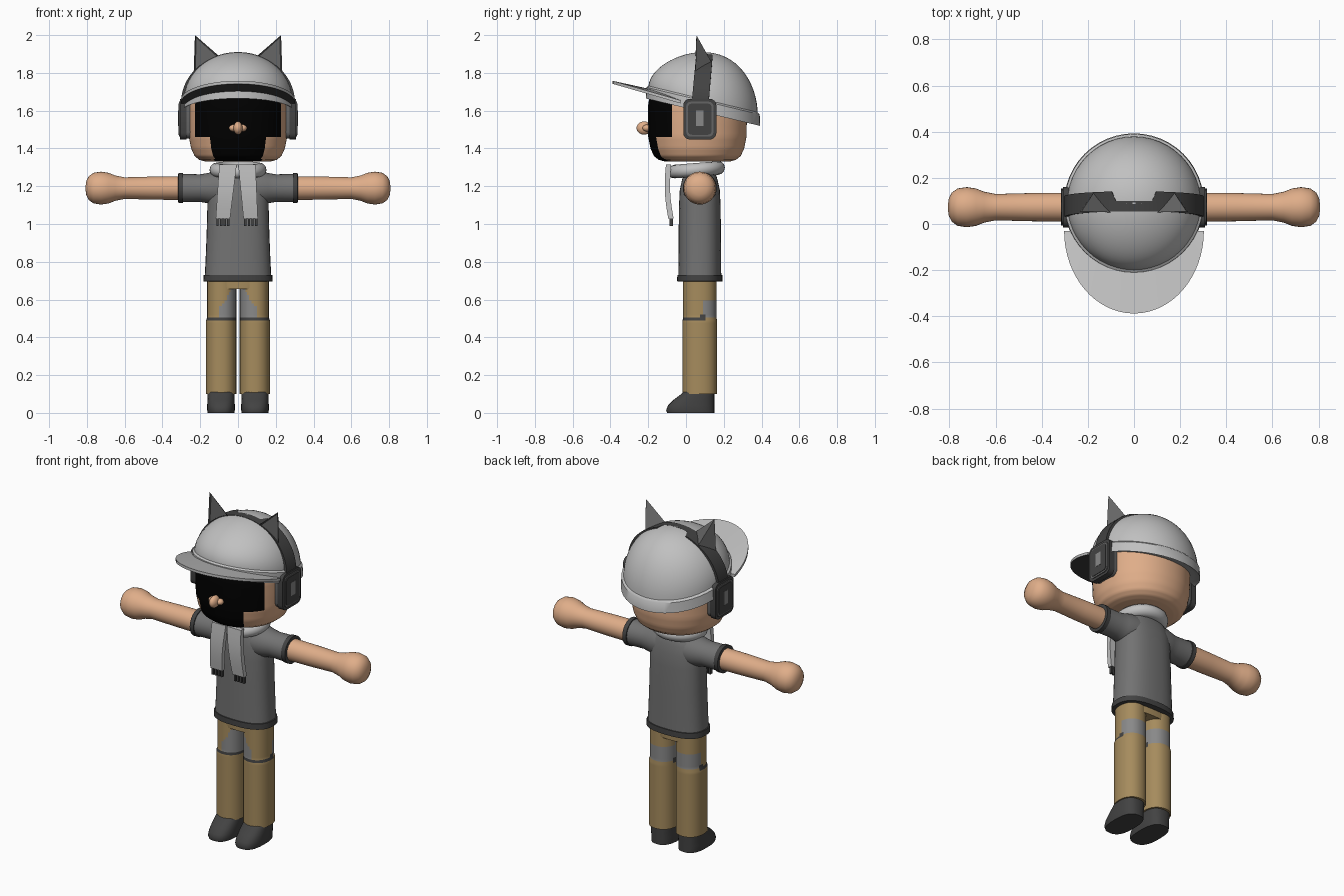
import bpy, bmesh
from math import sin, cos, pi, radians, copysign
from mathutils import Vector

old = bpy.data.objects.get("Cube")
if old:
    bpy.data.objects.remove(old, do_unlink=True)


def material(name, r, g, b):
    m = bpy.data.materials.new(name)
    m.use_nodes = True
    m.diffuse_color = (r, g, b, 1)
    m.node_tree.nodes["Principled BSDF"].inputs["Base Color"].default_value = (r, g, b, 1)
    return m


SKIN = material("skin", .74, .42, .25)
BLACK = material("face black", 0, 0, 0)
LIGHT = material("light grey cloth", .53, .53, .53)
SHIRT = material("shirt grey", .17, .17, .17)
DARK = material("dark grey", .055, .055, .055)
PANTS = material("khaki", .38, .26, .11)
PATCH = material("patch grey", .25, .25, .25)
MID = material("ear grey", .13, .13, .13)
MIDY = .073  # depth of the body axis


def finish(name, bm, mats, rule=None, angle=40):
    bmesh.ops.recalc_face_normals(bm, faces=bm.faces)
    if rule:
        for f in bm.faces:
            f.material_index = rule(f.calc_center_median(), f.normal)
    me = bpy.data.meshes.new(name)
    bm.to_mesh(me)
    bm.free()
    ob = bpy.data.objects.new(name, me)
    bpy.context.collection.objects.link(ob)
    for m in mats:
        me.materials.append(m)
    bpy.ops.object.select_all(action='DESELECT')
    ob.select_set(True)
    bpy.context.view_layer.objects.active = ob
    bpy.ops.object.shade_smooth_by_angle(angle=radians(angle))
    return ob


def loft(name, rings, *mats, rule=None, angle=40):
    bm = bmesh.new()
    vs = [[bm.verts.new(p) for p in r] for r in rings]
    n = len(vs[0])
    for a, b in zip(vs, vs[1:]):
        for i in range(n):
            j = (i + 1) % n
            bm.faces.new((a[i], a[j], b[j], b[i]))
    bm.faces.new(vs[0])
    bm.faces.new(vs[-1])
    return finish(name, bm, mats, rule, angle)


def ring(z, rx, ry, x=0, y=MIDY, p=2, n=32):
    """Superellipse outline at one height."""
    def e(v):
        return copysign(abs(v) ** (2 / p), v)
    return [Vector((x + rx * e(cos(2 * pi * i / n)), y + ry * e(sin(2 * pi * i / n)), z))
            for i in range(n)]


def side_tube(name, s, profile, mat):
    """Round tube along x, profile of (distance, radius)."""
    loft(name, [[Vector((s * x, p.x, p.y)) for p in ring(0, r, r, MIDY, 1.19)]
                for x, r in profile], mat)


def box(name, centre, size, mat, bevel=0):
    bm = bmesh.new()
    bmesh.ops.create_cube(bm, size=1)
    for v in bm.verts:
        v.co = Vector(centre) + v.co * Vector(size)
    if bevel:
        edges = [e for e in bm.edges
                 if abs(e.verts[0].co.x - e.verts[1].co.x) > .001]
        bmesh.ops.bevel(bm, geom=edges, offset=bevel, segments=4, profile=.5, affect='EDGES')
    return finish(name, bm, [mat])


def ball(name, centre, size, mat):
    bm = bmesh.new()
    bmesh.ops.create_uvsphere(bm, u_segments=20, v_segments=12, radius=1)
    for v in bm.verts:
        v.co = Vector(centre) + v.co * Vector(size)
    finish(name, bm, [mat], angle=60)


# Head, with the black face marked on its front
def face_rule(c, n):
    wide = .23 if c.z > 1.46 else .155 - (1.46 - c.z) * .25
    return int(c.y < 0 and abs(c.x) < wide and c.z > 1.333)


HEAD = [(1.33, .17), (1.34, .205), (1.36, .23), (1.4, .248), (1.46, .26),
        (1.54, .262), (1.62, .262), (1.69, .25), (1.74, .2)]
rings = []
for (za, ra), (zb, rb) in zip(HEAD, HEAD[1:]):
    rings += [ring(za + (zb - za) * k / 4, *[ra + (rb - ra) * k / 4] * 2, y=.06, n=96, p=2.1)
              for k in range(4)]
loft("head", rings, SKIN, BLACK, rule=face_rule, angle=60)
ball("nose", (0, -.222, 1.508), (.024, .04, .035), SKIN)
for s in (1, -1):
    ball("nostril", (s * .027, -.208, 1.508), (.02, .022, .018), SKIN)


# Cap: sloped dome, band and brim
CY = .09


def slope(points, amount):
    return [Vector((p.x, p.y, p.z - .24 * (p.y - CY) * amount)) for p in points]


rings = []
for k in range(16):
    a = radians(k * 5.95)
    rings.append(slope(ring(1.645 + .265 * sin(a), .29 * cos(a), .29 * cos(a), y=CY, n=48), 1 - sin(a)))
loft("cap_dome", rings, LIGHT, angle=60)
loft("cap_band", [slope(ring(z, r, r, y=CY, n=48), 1) for z, r in
                  ((1.61, .27), (1.592, .303), (1.652, .3), (1.664, .286))], LIGHT)
rings = []
for k in range(33):
    t = radians(-90 + k * 180 / 32)
    c = max(cos(t), 0)
    inner = Vector((.262 * sin(t), -.03 - .14 * c, 1.655 + .055 * c))
    outer = Vector((.303 * sin(t), -.03 - .358 * c, 1.655 + .103 * c))
    down = Vector((0, 0, -.016))
    rings.append([inner, outer, outer + down, inner + down])
loft("cap_brim", rings, LIGHT, DARK, rule=lambda c, n: int(n.z < -.5))

# Headphone band over the cap
rings = []
for k in range(49):
    a = pi * k / 48
    front = .03 + .025 * sin(a)
    back = .1 if abs(cos(a)) < .27 else .12 + .022 * sin(a)
    rings.append([Vector((r * cos(a), y, 1.64 + (r - .032) * sin(a)))
                  for r, y in ((.27, front), (.302, front), (.302, back), (.27, back))])
loft("headphone_band", rings, DARK)

for s in (1, -1):
    # Ear cups with a framed outer panel
    box("ear_cushion", (s * .266, .073, 1.555), (.03, .165, .205), MID, .035)
    box("ear_cup", (s * .29, .073, 1.555), (.034, .175, .216), DARK, .035)
    box("ear_cup_frame", (s * .308, .073, 1.555), (.008, .145, .185), MID, .025)
    box("ear_cup_panel", (s * .312, .073, 1.555), (.006, .125, .165), DARK, .02)
    box("ear_cup_plate", (s * .314, .073, 1.56), (.005, .04, .08), PATCH)

    # Pointed ears with an inset front
    bm = bmesh.new()
    tip, out, inn, back = [bm.verts.new((s * x, y, z)) for x, y, z in
                           ((.228, .055, 2), (.235, .05, 1.79), (.09, .05, 1.88), (.165, .15, 1.83))]
    for tri in ((tip, out, inn), (tip, inn, back), (tip, back, out), (out, back, inn)):
        bm.faces.new(tri)
    bmesh.ops.recalc_face_normals(bm, faces=bm.faces)
    face = [f for f in bm.faces if f.normal.y < -.5]
    bmesh.ops.inset_region(bm, faces=face, thickness=.017, depth=-.006)
    panel = face[0].calc_center_median()
    finish("pointed_ear", bm, [MID, DARK],
           lambda c, n: int(n.y < -.3 and (c - panel).length > .004), 20)

    # Arm, sleeve and cuff
    side_tube("arm", s, [(.27, .063), (.45, .061), (.6, .057), (.65, .067), (.685, .081), (.725, .087),
                         (.765, .081), (.79, .063), (.803, .038), (.807, .01)], SKIN)
    side_tube("sleeve", s, [(.05, .09), (.12, .09), (.16, .08), (.2, .073), (.3, .075)], SHIRT)
    side_tube("cuff", s, [(.29, .07), (.291, .08), (.316, .08), (.317, .06)], DARK)

# Shirt and hem
loft("shirt", [ring(z, rx, ry, p=2.5) for z, rx, ry in
               ((.705, .177, .114), (.8, .172, .113), (.95, .166, .112), (1.1, .162, .11),
                (1.18, .16, .106), (1.23, .148, .095), (1.265, .12, .085), (1.29, .08, .07))],
     SHIRT, angle=60)
loft("shirt_hem", [ring(z, rx, ry, p=2.5) for z, rx, ry in
                   ((.695, .16, .1), (.697, .184, .12), (.73, .182, .119), (.732, .165, .1))], DARK)


# Trousers with knee patches, a seam line and shoes
def leg_rule(c, n):
    if c.y < .1 and .488 < c.z < .505 + max(0, c.y) * .1:
        return 2
    if c.y > .09:
        return int(.5 < c.z < .59)
    return int(c.z > .5 and abs(c.x) < min(.1, .015 + (.68 - c.z) * .65))


for s in (1, -1):
    rows = []
    for k in range(41):
        z = .1 + k * .015
        w = .08 if z < .5 else .077
        rows.append(ring(z, w, w + .011, s * (.089 if z < .5 else .086), n=40, p=2.2))
    loft("trouser_leg", rows, PANTS, PATCH, DARK, rule=leg_rule, angle=60)
    loft("shoe", [ring(z, rx, (.15 - f) / 2, s * .09, (.15 + f) / 2, 2.6) for z, rx, f in
                  ((0, .07, -.1), (.015, .073, -.105), (.04, .073, -.095), (.07, .072, -.065),
                   (.1, .071, -.025), (.118, .07, -.01))], DARK, angle=60)
loft("trouser_seat", [ring(z, rx, .088, p=2.6) for z, rx in ((.655, .13), (.67, .16), (.715, .163))], PANTS)

# Scarf: collar, two hanging tails and fringes
loop = []
for k in range(41):
    a = 2 * pi * k / 40
    loop.append([Vector((r * sin(a), .055 - r * cos(a), z - .08 * r * cos(a)))
                 for r, z in [(.115 + .036 * cos(b), 1.287 + .036 * sin(b))
                              for b in [2 * pi * j / 12 for j in range(12)]]])
loft("scarf_collar", loop, LIGHT, angle=60)
for top, bottom in ((-.053, -.08), (.047, .067)):
    rows = []
    for k in range(7):
        t = k / 6
        x, w = top + (bottom - top) * t, .046 - .008 * t
        y, z = -.092 + .012 * t - .012 * sin(pi * t), 1.315 - .285 * t
        rows.append([Vector((x + i * w, y + j * .014, z))
                     for i, j in ((-1, -1), (1, -1), (1, 1), (-1, 1))])
    loft("scarf_tail", rows, LIGHT)
    for k in range(4):
        box("scarf_fringe", (bottom - .028 + k * .019, -.078, 1.012), (.012, .018, .046), DARK)
